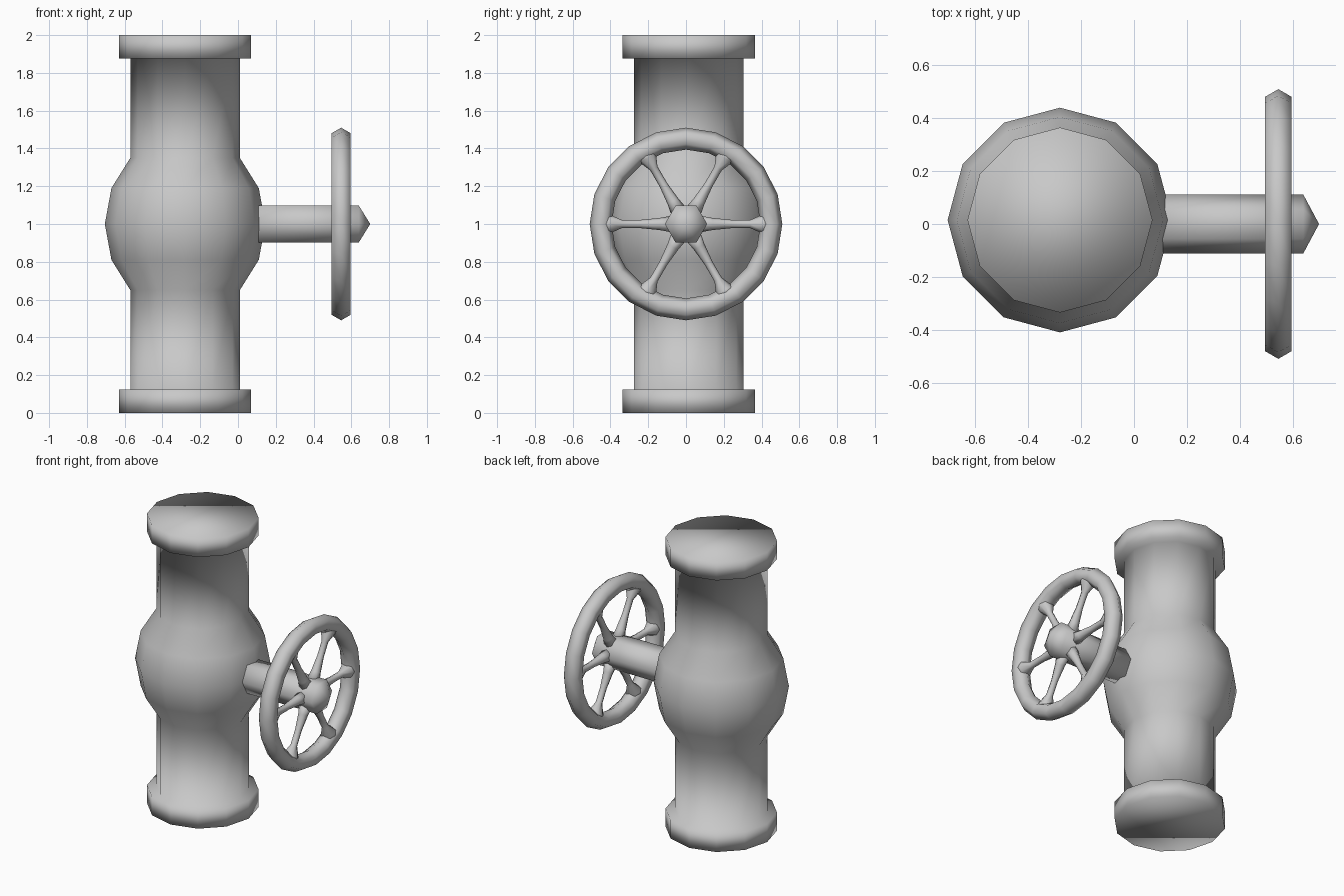
import bpy, bmesh, math
from mathutils import Matrix, Vector

if "Cube" in bpy.data.objects:
    bpy.data.objects.remove(bpy.data.objects["Cube"])

metal = bpy.data.materials.new("grey metal")
metal.use_nodes = True
GREY = (0.58, 0.58, 0.58, 1)
metal.diffuse_color = GREY
metal.node_tree.nodes["Principled BSDF"].inputs["Base Color"].default_value = GREY


def finish(name, bm, matrix):
    """Turn a bmesh into a smooth shaded object placed by matrix."""
    bmesh.ops.recalc_face_normals(bm, faces=bm.faces)
    bm.transform(matrix)
    for face in bm.faces:
        face.smooth = True
    mesh = bpy.data.meshes.new(name)
    bm.to_mesh(mesh)
    bm.free()
    mesh.materials.append(metal)
    obj = bpy.data.objects.new(name, mesh)
    bpy.context.collection.objects.link(obj)
    return obj


def lathe(name, profile, sides, matrix, closed=False):
    """Revolve (radius, height) points around z; open profiles are capped."""
    bm = bmesh.new()
    rings = []
    for radius, height in profile:
        if radius == 0:
            rings.append([bm.verts.new((0, 0, height))] * sides)
            continue
        angles = [2 * math.pi * i / sides for i in range(sides)]
        rings.append([bm.verts.new((radius * math.cos(a), radius * math.sin(a), height))
                      for a in angles])
    pairs = list(zip(rings, rings[1:]))
    if closed:
        pairs.append((rings[-1], rings[0]))
    for low, high in pairs:
        for i in range(sides):
            j = (i + 1) % sides
            corners = [low[i], low[j], high[j], high[i]]
            bm.faces.new(list(dict.fromkeys(corners)))
    if not closed:
        for ring, (radius, _) in ((rings[0], profile[0]), (rings[-1], profile[-1])):
            if radius > 0:
                bm.faces.new(ring)
    return finish(name, bm, matrix)


# Pipe body with end flanges and a bulging middle, mirrored about mid height
lower = [(0.35, 0), (0.35, 0.125), (0.29, 0.125), (0.29, 0.65), (0.39, 0.81)]
upper = [(r, 2 - z) for r, z in reversed(lower)]
lathe("valve_body", lower + [(0.425, 1)] + upper, 12,
      Matrix.Translation((-0.28, 0.015, 0)))

# Frame whose z axis runs along +x, at the height of the wheel
axis = Matrix.Translation((0, 0, 1)) @ Matrix.Rotation(math.pi / 2, 4, "Y")
quarter = Matrix.Rotation(math.pi / 2, 4, "Z")

# Hexagonal stem with a pointed end
lathe("valve_stem", [(0.112, 0.05), (0.112, 0.64), (0, 0.70)], 6, axis @ quarter)

# Handwheel rim with a hexagonal section
WHEEL_X = 0.546
section = []
for k in range(6):
    a = k * math.pi / 3
    section.append((0.452 + 0.058 * math.cos(a), 0.058 * math.sin(a)))
lathe("wheel_rim", section, 20,
      axis @ Matrix.Translation((0, 0, WHEEL_X)), closed=True)

# Six spokes flaring at both ends
spoke = [(0.045, 0.07), (0.032, 0.14), (0.022, 0.24), (0.022, 0.34), (0.05, 0.405), (0.05, 0.43)]
for k in range(6):
    turn = Matrix.Rotation(math.pi / 2 - k * math.pi / 3, 4, "X")
    lathe(f"wheel_spoke_{k + 1}", spoke, 8,
          Matrix.Translation((WHEEL_X, 0, 1)) @ turn)
